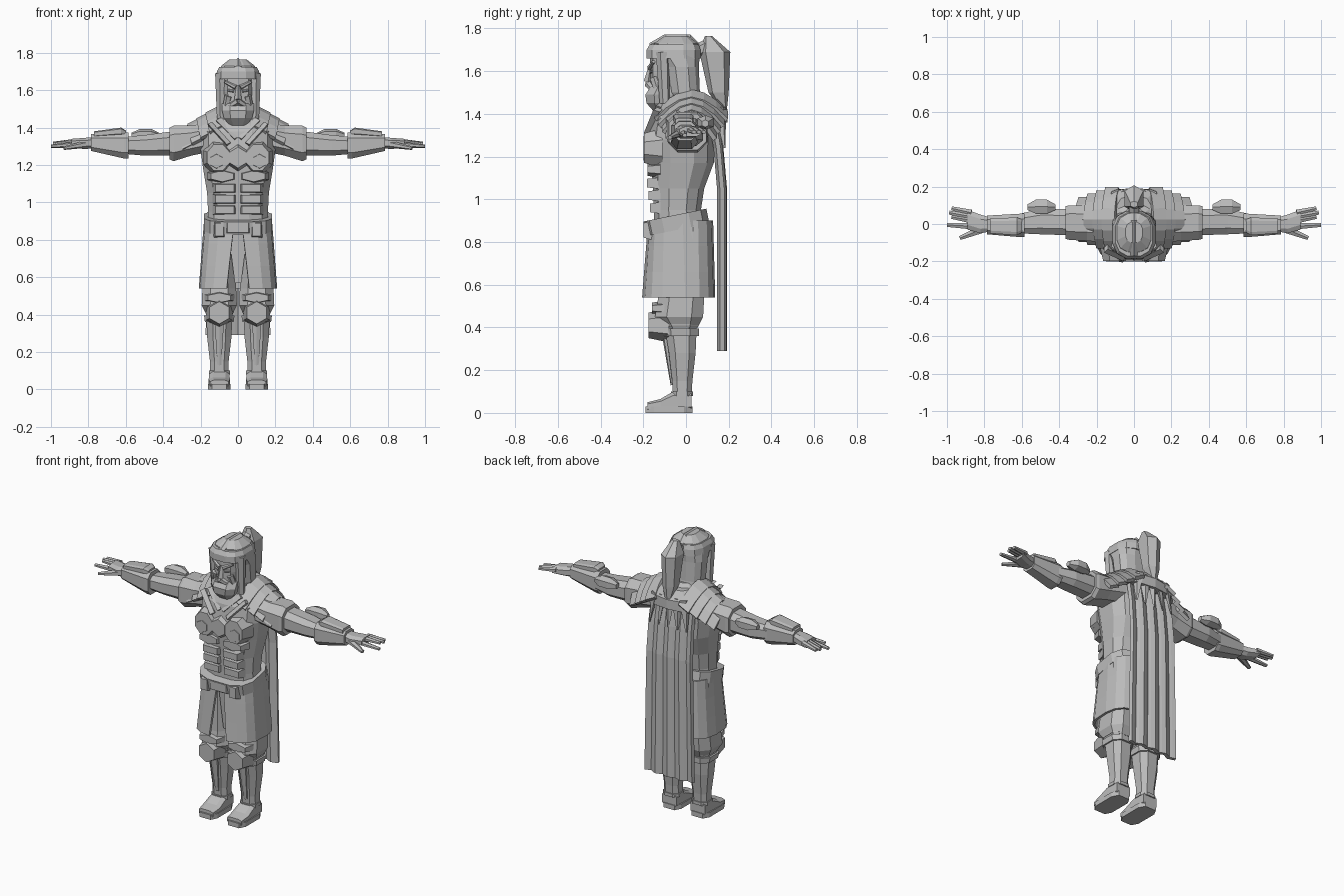
import bpy, bmesh, math
from mathutils import Vector, Matrix

if "Cube" in bpy.data.objects:
    bpy.data.objects.remove(bpy.data.objects["Cube"])

grey = bpy.data.materials.new("plain grey")
grey.use_nodes = True
grey.diffuse_color = (.5, .5, .5, 1)
grey.node_tree.nodes["Principled BSDF"].inputs["Base Color"].default_value = grey.diffuse_color

LEG = .1  # distance of each leg from the middle


def finish(name, bm, mirror=False, thickness=0):
    bmesh.ops.recalc_face_normals(bm, faces=bm.faces)
    mesh = bpy.data.meshes.new(name)
    bm.to_mesh(mesh)
    bm.free()
    mesh.materials.append(grey)
    obj = bpy.data.objects.new(name, mesh)
    bpy.context.collection.objects.link(obj)
    if thickness:
        shell = obj.modifiers.new("thickness", "SOLIDIFY")
        shell.thickness, shell.offset = thickness, 0
    if mirror:
        obj.modifiers.new("mirror", "MIRROR")
    return obj


def power(value, exponent):
    return math.copysign(abs(value) ** exponent, value)


# Cross-sections: level ring, slice across an arm, slice along a foot or crest
def ring(z, wide, front, back):
    return lambda a, b: Vector((a * wide, (front + back) / 2 + b * (back - front) / 2, z))


def arm_slice(x, front, back, low, high):
    return lambda a, b: Vector((x, (front + back) / 2 + a * (back - front) / 2,
                                (low + high) / 2 + b * (high - low) / 2))


def long_slice(y, wide, low, high):
    return lambda a, b: Vector((a * wide, y, (low + high) / 2 + b * (high - low) / 2))


def loft(name, sections, sides=8, square=.75, middle=0, mirror=False):
    """Skin closed cross-sections; a lower square value gives boxier corners."""
    bm = bmesh.new()
    reach = math.cos(math.pi / sides) ** square
    angles = [math.tau * (i + .5) / sides for i in range(sides)]
    loops = [[bm.verts.new(place(power(math.cos(t), square) / reach, power(math.sin(t), square) / reach)
                           + Vector((middle, 0, 0))) for t in angles] for place in sections]
    for low, high in zip(loops, loops[1:]):
        for i in range(sides):
            bm.faces.new((low[i - 1], low[i], high[i], high[i - 1]))
    bm.faces.new(loops[0])
    bm.faces.new(loops[-1])
    return finish(name, bm, mirror)


def sheet(name, columns, rows, shape, thickness, mirror=False):
    """Thick surface from shape(u, v) with u and v running from zero to one."""
    bm = bmesh.new()
    grid = [[bm.verts.new(shape(i / columns, j / rows)) for i in range(columns + 1)]
            for j in range(rows + 1)]
    for low, high in zip(grid, grid[1:]):
        for i in range(columns):
            bm.faces.new((low[i], low[i + 1], high[i + 1], high[i]))
    return finish(name, bm, mirror, thickness)


def bar(name, start, end, thick, tip, flat=1, sides=6, mirror=True):
    """Tapered bar between two points."""
    start, end = Vector(start), Vector(end)
    way = end - start
    turn = way.to_track_quat("Z", "Y").to_matrix().to_4x4()
    place = Matrix.Translation((start + end) / 2) @ turn @ Matrix.Diagonal((1, flat, 1, 1))
    bm = bmesh.new()
    bmesh.ops.create_cone(bm, cap_ends=True, segments=sides, radius1=thick,
                          radius2=tip, depth=way.length, matrix=place)
    return finish(name, bm, mirror)


def plate(name, x, z, wide, tall, front, back, sides=6, mirror=True):
    """Polygon facing forward with sloped edges around a smaller front face."""
    bm = bmesh.new()
    loops = []
    for y, size in ((back, 1), (front, .75)):
        loop = []
        for i in range(sides):
            t = math.tau * (i + .5) / sides
            grow = size / math.cos(math.pi / sides)
            rise = grow if sides == 4 else size
            loop.append(bm.verts.new((x + wide * grow * math.cos(t), y, z + tall * rise * math.sin(t))))
        loops.append(loop)
        bm.faces.new(loop)
    for i in range(sides):
        bm.faces.new((loops[0][i - 1], loops[0][i], loops[1][i], loops[1][i - 1]))
    return finish(name, bm, mirror)


# Feet and legs
loft("sole", [ring(z=z, wide=.06, front=-.19, back=.03) for z in (0, .03)], square=.5, middle=LEG, mirror=True)
loft("foot", [long_slice(y=-.18, wide=.05, low=.01, high=.05), long_slice(y=-.12, wide=.057, low=.01, high=.065),
              long_slice(y=-.06, wide=.054, low=.01, high=.1), long_slice(y=.025, wide=.05, low=.01, high=.1)],
     square=.6, middle=LEG, mirror=True)
loft("boot_shaft", [ring(z=.07, wide=.05, front=-.06, back=.025), ring(z=.15, wide=.05, front=-.065, back=.03),
                    ring(z=.28, wide=.065, front=-.08, back=.045), ring(z=.4, wide=.07, front=-.1, back=.05)],
     middle=LEG, mirror=True)
loft("ankle_band", [ring(z=z, wide=.056, front=-.07, back=.033) for z in (.08, .1)], middle=LEG, mirror=True)
for height in (.36, .41):
    loft("boot_cuff", [ring(z=height + lift, wide=.077 + lift / 8, front=-.11 - lift / 8, back=.06)
                       for lift in (0, .035)], middle=LEG, mirror=True)
loft("trouser_leg", [ring(z=.4, wide=.07, front=-.1, back=.055), ring(z=.45, wide=.094, front=-.145, back=.08),
                     ring(z=.54, wide=.09, front=-.13, back=.085), ring(z=.87, wide=.08, front=-.12, back=.08)],
     middle=LEG, mirror=True)
plate("knee_guard", x=LEG, z=.41, wide=.07, tall=.08, front=-.175, back=-.08)
plate("knee_brow", x=LEG, z=.49, wide=.08, tall=.035, front=-.16, back=-.1)
bar("shin_ridge", (LEG, -.1, .38), (LEG, -.066, .13), thick=.03, tip=.012, flat=.5)


# Split skirt
def skirt_shape(u, v):
    start = .03 + .12 * v
    angle = start + u * (math.tau - 2 * start)
    x = (.175 + .028 * v) * power(math.sin(angle), .65)
    y = -.025 - (.145 + .02 * v) * power(math.cos(angle), .65)
    return x, y - .01 * v, .9 - .36 * v


sheet("split_skirt", 16, 3, skirt_shape, thickness=.014)
bar("loin_cloth", (0, -.12, .85), (0, -.12, .57), thick=.06, tip=.02, flat=.2, mirror=False)

# Belt, tilted up at the back
belt = loft("belt", [ring(z=z, wide=.183, front=-.165, back=.135) for z in (-.035, .035)], sides=12, square=.65)
belt.location = (0, -.03, .895)
belt.rotation_euler.x = .2
plate("belt_buckle", x=0, z=.865, wide=.075, tall=.035, front=-.2, back=-.16, sides=4, mirror=False)
plate("belt_pouch", x=LEG, z=.855, wide=.03, tall=.045, front=-.2, back=-.16, sides=4)

# Torso and armour
loft("torso", [ring(z=.85, wide=.165, front=-.15, back=.08), ring(z=.95, wide=.16, front=-.15, back=.07),
               ring(z=1.05, wide=.165, front=-.155, back=.085), ring(z=1.17, wide=.185, front=-.165, back=.13),
               ring(z=1.28, wide=.2, front=-.175, back=.135), ring(z=1.38, wide=.2, front=-.16, back=.14),
               ring(z=1.44, wide=.15, front=-.13, back=.14), ring(z=1.49, wide=.075, front=-.1, back=.08)],
     sides=12)
for i in range(3):
    plate("belly_plate", x=.07, z=.96 + .058 * i, wide=.066, tall=.027, front=-.168 - .007 * i, back=-.12, sides=4)
plate("rib_plate", x=.085, z=1.14, wide=.08, tall=.04, front=-.18, back=-.12)
plate("chest_plate", x=.105, z=1.24, wide=.08, tall=.1, front=-.197, back=-.11, sides=8)
plate("chest_lobe", x=.115, z=1.22, wide=.045, tall=.05, front=-.2, back=-.17)
plate("chest_diamond", x=0, z=1.24, wide=.06, tall=.075, front=-.2, back=-.16, mirror=False)
bar("collar_flap", (.01, -.165, 1.34), (.1, -.11, 1.44), thick=.02, tip=.035, flat=.6, sides=4)
bar("chest_strap", (.05, -.175, 1.31), (.15, -.13, 1.42), thick=.025, tip=.025, flat=.6, sides=4)

# Layered shoulder guards
for layer in range(4):
    def guard_shape(u, v):
        side = 2 * u - 1
        x = .1 + .048 * layer + .07 * v - .02 * side * side
        z = 1.505 - .03 * layer - .035 * v - .1 * abs(side) ** 1.8
        return x, .025 + (.165 - .018 * layer) * side, z

    sheet("shoulder_guard", 6, 1, guard_shape, thickness=.022, mirror=True)

# Arms
loft("sleeve", [arm_slice(x=.15, front=-.1, back=.11, low=1.27, high=1.43),
                arm_slice(x=.25, front=-.09, back=.1, low=1.25, high=1.41),
                arm_slice(x=.345, front=-.085, back=.1, low=1.22, high=1.41),
                arm_slice(x=.365, front=-.08, back=.095, low=1.23, high=1.4)], mirror=True)
loft("lower_arm", [arm_slice(x=.35, front=-.06, back=.08, low=1.25, high=1.38),
                   arm_slice(x=.5, front=-.055, back=.08, low=1.25, high=1.36),
                   arm_slice(x=.61, front=-.05, back=.055, low=1.26, high=1.35)], mirror=True)
loft("bracer", [arm_slice(x=.585, front=-.07, back=.055, low=1.235, high=1.375),
                arm_slice(x=.61, front=-.07, back=.055, low=1.235, high=1.375),
                arm_slice(x=.785, front=-.055, back=.045, low=1.275, high=1.365)], square=.65, mirror=True)
loft("bracer_plate", [arm_slice(x=.6, front=-.045, back=.025, low=1.36, high=1.385),
                      arm_slice(x=.625, front=-.06, back=.035, low=1.36, high=1.4),
                      arm_slice(x=.77, front=-.05, back=.03, low=1.35, high=1.38)], square=.5, mirror=True)
loft("elbow_guard", [arm_slice(x=.495 + .075 * step, front=.075 - .02 * bulge, back=.105 + .025 * bulge,
                               low=1.34 - .01 * bulge, high=1.37 + .02 * bulge)
                     for step, bulge in ((-1, 0), (-.4, 1), (.4, 1), (1, 0))], sides=6, mirror=True)

# Hands
loft("palm", [arm_slice(x=.77, front=-.04, back=.035, low=1.29, high=1.35),
              arm_slice(x=.82, front=-.05, back=.05, low=1.285, high=1.345),
              arm_slice(x=.89, front=-.03, back=.075, low=1.295, high=1.34)], mirror=True)
for i in range(3):
    bar("finger", (.87, .02 + .02 * i, 1.325), (.975 + .012 * (i % 2), .038 + .023 * i, 1.315),
        thick=.019, tip=.012, flat=.8)
bar("fore_finger", (.86, -.012, 1.31), (1, -.005, 1.3), thick=.02, tip=.012, flat=.8)
bar("thumb", (.82, -.03, 1.31), (.93, -.075, 1.29), thick=.024, tip=.012, flat=.8)

# Head
loft("neck", [ring(z=z, wide=.068, front=-.1, back=.045) for z in (1.4, 1.55)])
loft("face", [ring(z=z, wide=wide, front=-.165, back=0)
              for z, wide in ((1.47, .045), (1.52, .07), (1.59, .08), (1.7, .08))], sides=10)
loft("hair", [ring(z=1.43, wide=.1, front=-.04, back=.08), ring(z=1.5, wide=.115, front=-.08, back=.065),
              ring(z=1.62, wide=.118, front=-.1, back=.06), ring(z=1.68, wide=.112, front=-.155, back=.065),
              ring(z=1.73, wide=.09, front=-.15, back=.055), ring(z=1.765, wide=.045, front=-.1, back=.01)], sides=12)
loft("head_band", [ring(z=1.66, wide=.117, front=-.185, back=.07), ring(z=1.7, wide=.113, front=-.185, back=.068),
                   ring(z=1.725, wide=.1, front=-.17, back=.06)], sides=12)
loft("top_crest", [long_slice(y=y, wide=.02, low=1.69, high=high)
                   for y, high in ((-.17, 1.73), (-.1, 1.768), (.02, 1.768), (.06, 1.73))], sides=6)
bar("side_lock", (.092, -.11, 1.69), (.09, -.1, 1.45), thick=.032, tip=.024)
bar("brow", (.012, -.17, 1.615), (.07, -.152, 1.645), thick=.013, tip=.008)
bar("eye", (.022, -.165, 1.595), (.055, -.157, 1.6), thick=.008, tip=.006)
bar("cheek", (.05, -.15, 1.57), (.06, -.135, 1.52), thick=.022, tip=.02)
bar("nose", (0, -.165, 1.625), (0, -.178, 1.55), thick=.009, tip=.02, sides=4, mirror=False)
bar("moustache", (0, -.175, 1.54), (.06, -.15, 1.505), thick=.02, tip=.01)
loft("beard", [ring(z=1.41, wide=.045, front=-.15, back=-.08), ring(z=1.45, wide=.075, front=-.185, back=-.03),
               ring(z=1.49, wide=.085, front=-.19, back=-.02), ring(z=1.53, wide=.085, front=-.165, back=-.02)])

# Ponytail
loft("pony_tail", [ring(z=1.42, wide=.018, front=.165, back=.19), ring(z=1.5, wide=.04, front=.11, back=.195),
                   ring(z=1.69, wide=.05, front=.07, back=.2), ring(z=1.765, wide=.02, front=.09, back=.12)], sides=6)
bar("hair_tie", (0, .03, 1.68), (0, .1, 1.72), thick=.035, tip=.03, mirror=False)


# Pleated cape with gathered top
def cape_shape(u, v):
    side = 2 * u - 1
    pleat = .009 * math.cos(8 * math.pi * u)
    bend = .05 * max(0, 1 - 4 * v) + .012 * side * side
    return side * (.15 + .02 * v), .172 + pleat - bend, 1.43 - 1.14 * v


sheet("cape", 16, 6, cape_shape, thickness=.022)
loft("cape_collar", [ring(z=1.36, wide=.19, front=-.03, back=.19), ring(z=1.42, wide=.16, front=-.06, back=.19),
                     ring(z=1.47, wide=.1, front=-.08, back=.15)], sides=10)
for i in range(3):
    bar("cape_fold", (.052 * i, .16, 1.43), (.065 * i, .18, 1.24), thick=.035, tip=.006, flat=.6, sides=4, mirror=i > 0)
